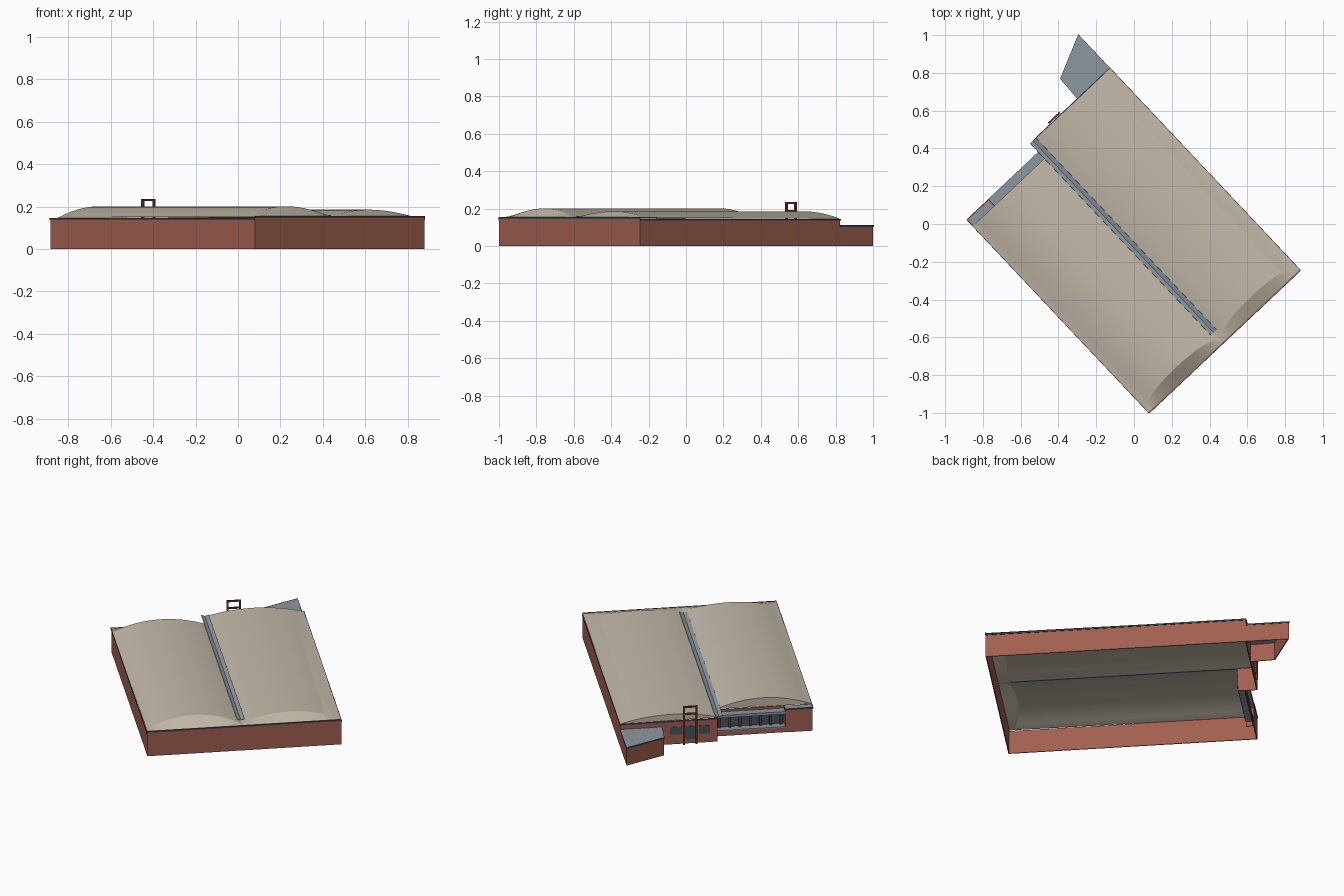
import bpy, math

if "Cube" in bpy.data.objects:
    bpy.data.objects.remove(bpy.data.objects["Cube"])

# The building is laid out in its own (u across, v along, z) axes, then turned on the site
TURN = math.radians(43.3)
ORIGIN = (0.08, -1.0, 0.0)
W, MID = 1.10, 0.548                       # total width, valley line between halls
V_LEFT, V_RIGHT, V_PORCH = 1.36, 1.47, 1.405
EAVE, FRONT = 0.145, 0.155


def material(name, r, g, b):
    m = bpy.data.materials.new(name)
    m.diffuse_color = (r, g, b, 1)
    m.use_nodes = True
    m.node_tree.nodes["Principled BSDF"].inputs["Base Color"].default_value = m.diffuse_color
    return m


BRICK = material("brick", 0.36, 0.115, 0.08)
TAN = material("tan_roofing", 0.54, 0.48, 0.39)
DARK = material("dark_coping", 0.045, 0.06, 0.075)
GREY = material("grey_metal", 0.27, 0.31, 0.35)
GLASS = material("glass", 0.06, 0.09, 0.12)
RUST = material("rust_frame", 0.15, 0.045, 0.025)


def make(name, verts, faces, mat):
    me = bpy.data.meshes.new(name)
    me.from_pydata(verts, [], faces)
    me.materials.append(mat)
    ob = bpy.data.objects.new(name, me)
    ob.location = ORIGIN
    ob.rotation_euler.z = TURN
    bpy.context.collection.objects.link(ob)
    return ob


def solidify(ob, thickness, offset):
    mod = ob.modifiers.new("thickness", 'SOLIDIFY')
    mod.thickness, mod.offset, mod.use_even_offset = thickness, offset, True


def ribbon(name, path, z0, z1, mat, thickness=0.005, offset=-1):
    """Upright strip along a counter-clockwise path."""
    n = len(path)
    verts = [(u, v, z) for z in (z0, z1) for u, v in path]
    faces = [(i, i + 1, n + i + 1, n + i) for i in range(n - 1)]
    solidify(make(name, verts, faces, mat), thickness, offset)


def box(name, u, v, z, mat):
    verts = [(a, b, c) for c in z for a, b in
             ((u[0], v[0]), (u[1], v[0]), (u[1], v[1]), (u[0], v[1]))]
    faces = [(3, 2, 1, 0), (4, 5, 6, 7)] + \
            [(i, (i + 1) % 4, (i + 1) % 4 + 4, i + 4) for i in range(4)]
    return make(name, verts, faces, mat)


def vault(name, u0, u1, v_back, rise, z0, z1, n=24):
    """Arched roof: sloping front end, barrel, upright rear gable."""
    rows = [[], [], []]
    for i in range(n + 1):
        t = i / n
        arch = 4 * t * (1 - t)
        u, base = u0 + (u1 - u0) * t, z0 + (z1 - z0) * t
        rows[0].append((u, 0.0, FRONT - 0.003))
        rows[1].append((u, 0.078 * arch ** 0.35, max(base + rise * arch, FRONT - 0.003)))
        rows[2].append((u, v_back, base + rise * arch))
    k = n + 1
    faces = [(r * k + i, r * k + i + 1, (r + 1) * k + i + 1, (r + 1) * k + i)
             for r in range(2) for i in range(n)]
    faces.append(tuple(range(2 * k, 3 * k)))
    ob = make(name, sum(rows, []), faces, TAN)
    bpy.ops.object.select_all(action='DESELECT')
    ob.select_set(True)
    bpy.context.view_layer.objects.active = ob
    bpy.ops.object.shade_smooth_by_angle(angle=math.radians(12))


# Outer brick walls, open underneath
right_path = [(W, 0), (W, V_RIGHT), (MID, V_RIGHT), (MID, V_LEFT)]
left_path = [(0.155, V_LEFT), (0.155, V_PORCH), (0, V_PORCH), (0, 0)]
ribbon("front_wall", [(0, 0), (W, 0)], 0, FRONT, BRICK)
ribbon("right_hall_walls", right_path, 0, EAVE, BRICK)
ribbon("left_hall_walls", left_path, 0, EAVE, BRICK)

# Dark coping along the wall tops
ribbon("front_coping", [(0, 0), (W, 0)], FRONT - 0.009, FRONT, DARK, 0.003, 1)
ribbon("right_coping", right_path, EAVE - 0.008, EAVE + 0.001, DARK, 0.003, 1)
ribbon("left_coping", left_path, EAVE - 0.008, EAVE + 0.001, DARK, 0.003, 1)

# Two vaulted roofs and the valley gutter between them
vault("left_vault_roof", 0, 0.54, V_LEFT, 0.054, EAVE, 0.150)
vault("right_vault_roof", 0.54, W, V_RIGHT, 0.038, 0.150, EAVE)
profile = [(0.520, 0.1605), (0.540, 0.153), (0.562, 0.1605)]
gutter = make("valley_gutter",
              [(u, v, z) for v in (0.076, V_RIGHT) for u, z in profile],
              [(0, 1, 4, 3), (1, 2, 5, 4)], GREY)
solidify(gutter, 0.003, -1)

# Flat roof of the corner block
box("corner_block_roof", (0, 0.155), (V_LEFT, V_PORCH), (0.136, 0.144), GREY)

# Recessed porch: glazing, posts, base, sill and canopy
ribbon("porch_glazing", [(MID, V_LEFT), (0.155, V_LEFT)], 0.03, 0.115, GLASS, 0.004)
ribbon("porch_upper_wall", [(MID, V_LEFT), (0.155, V_LEFT)], 0.115, EAVE, BRICK)
ribbon("porch_base", [(MID, V_PORCH - 0.003), (0.155, V_PORCH - 0.003)], 0, 0.03, BRICK)
box("porch_sill", (0.155, MID), (V_LEFT, V_PORCH), (0.029, 0.036), GREY)
for i in range(7):
    u = 0.175 + i * 0.058
    box(f"porch_post_{i + 1}", (u - 0.007, u + 0.007), (V_LEFT, V_LEFT + 0.012),
        (0.036, 0.116), RUST)
box("porch_canopy", (0.155, MID), (V_LEFT, V_PORCH + 0.003), (0.114, 0.130), GREY)

# Windows and door of the right hall's rear wall
for name, u0, u1, z0 in (("rear_window_1", 0.593, 0.655, 0.055),
                         ("rear_door", 0.672, 0.738, 0.025),
                         ("rear_window_2", 0.750, 0.818, 0.060)):
    box(name, (u0, u1), (V_RIGHT - 0.004, V_RIGHT + 0.003), (z0, 0.105), GLASS)

# Open bell-frame standing in front of the rear wall
for name, u in (("frame_post_1", 0.664), ("frame_post_2", 0.736)):
    box(name, (u, u + 0.011), (1.475, 1.487), (0, 0.235), RUST)
for name, z in (("frame_top_bar", 0.226), ("frame_lower_bar", 0.183)):
    box(name, (0.664, 0.747), (1.476, 1.486), (z, z + 0.009), RUST)

# Wedge-shaped low annex at the rear corner
annex = [(W, V_RIGHT), (W, 1.713), (0.872, 1.609), (0.866, V_RIGHT)]
ribbon("annex_walls", annex, 0, 0.108, BRICK)
ribbon("annex_coping", annex, 0.103, 0.112, DARK, 0.002, 1)
make("annex_roof", [(u, v, 0.111) for u, v in annex], [(0, 1, 2, 3)], GREY)
